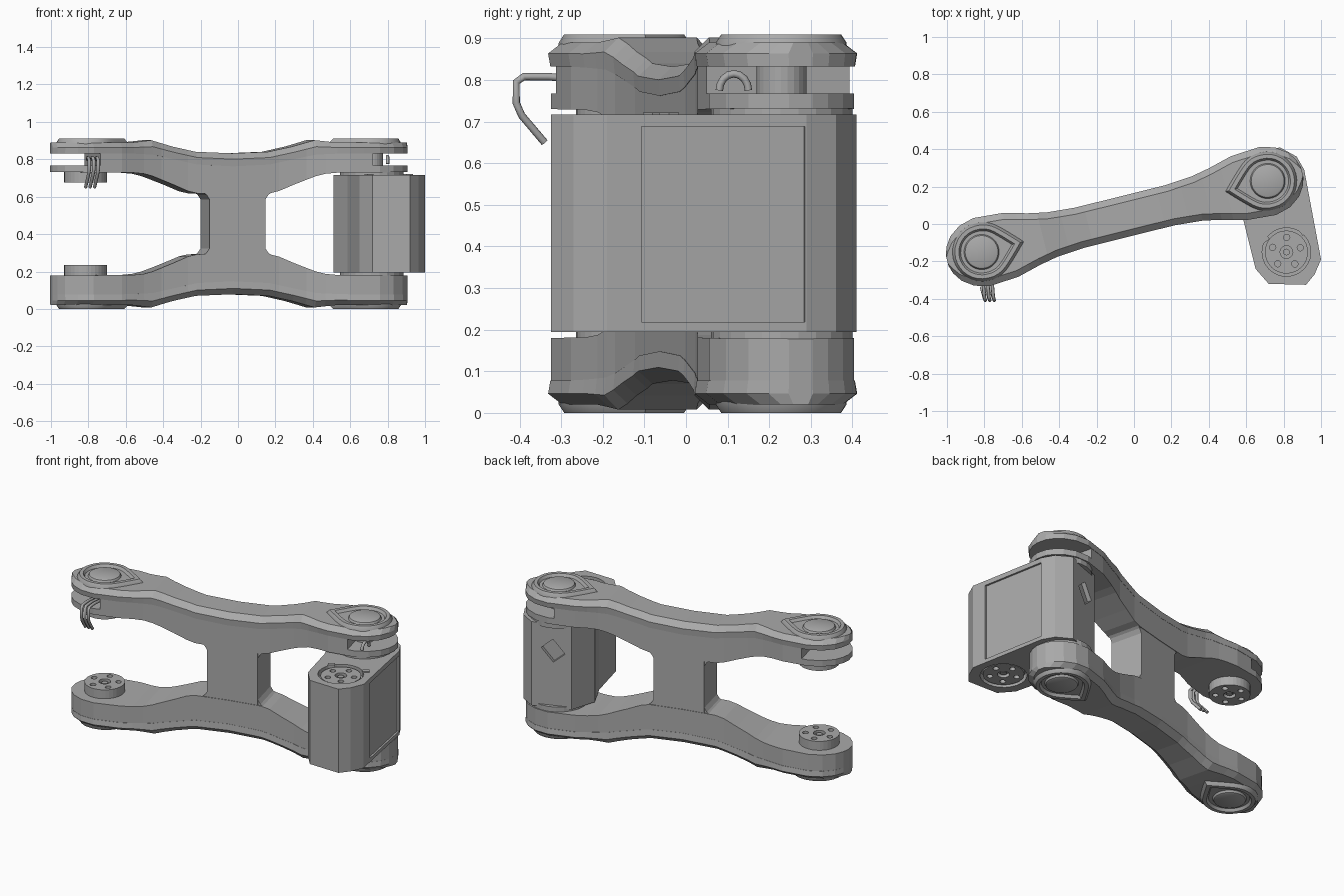
import bpy, bmesh, math
from mathutils import Matrix, Vector

if "Cube" in bpy.data.objects:
    bpy.data.objects.remove(bpy.data.objects["Cube"])

HEIGHT = 0.91
ARM = Matrix.Translation((-0.05, 0.04, 0)) @ Matrix.Rotation(math.radians(13.95), 4, 'Z')
FLIP = Matrix.Translation((0, 0, HEIGHT)) @ Matrix.Scale(-1, 4, (0, 0, 1))
HUB = 0.788
MOTOR = Vector((0.815, -0.15, 0))

grey = bpy.data.materials.new("mid grey")
grey.use_nodes = True
grey.diffuse_color = (0.4, 0.4, 0.4, 1)
grey.node_tree.nodes["Principled BSDF"].inputs["Base Color"].default_value = (0.4, 0.4, 0.4, 1)


def add(name, loops, matrix=Matrix(), smooth=False):
    """Skin a list of equal-length point loops, close both ends."""
    bm = bmesh.new()
    rings = [[bm.verts.new(matrix @ Vector(p)) for p in loop] for loop in loops]
    n = len(rings[0])
    for a, b in zip(rings, rings[1:]):
        for i in range(n):
            j = (i + 1) % n
            bm.faces.new((a[i], a[j], b[j], b[i]))
    bm.faces.new(rings[0])
    bm.faces.new(rings[-1])
    bmesh.ops.recalc_face_normals(bm, faces=bm.faces)
    mesh = bpy.data.meshes.new(name)
    bm.to_mesh(mesh)
    bm.free()
    mesh.materials.append(grey)
    ob = bpy.data.objects.new(name, mesh)
    bpy.context.collection.objects.link(ob)
    if smooth:
        bpy.ops.object.select_all(action='DESELECT')
        ob.select_set(True)
        bpy.context.view_layer.objects.active = ob
        bpy.ops.object.shade_smooth_by_angle(angle=math.radians(35))
    return ob


def circle(c, r, z, n=24):
    return [(c[0] + r * math.cos(math.tau * i / n), c[1] + r * math.sin(math.tau * i / n), z)
            for i in range(n)]


def cylinder(name, c, r, z0, z1, matrix=Matrix(), n=24):
    return add(name, [circle(c, r, z0, n), circle(c, r, z1, n)], matrix)


def block(name, size, matrix):
    x, y, z = (s / 2 for s in size)
    outline = ((-x, -y), (x, -y), (x, y), (-x, y))
    return add(name, [[(a, b, h) for a, b in outline] for h in (-z, z)], matrix)


def cut(ob, cutters):
    for c in cutters:
        c.hide_render = True
        mod = ob.modifiers.new("cut", 'BOOLEAN')
        mod.operation, mod.solver, mod.object = 'DIFFERENCE', 'EXACT', c
    bpy.context.view_layer.update()
    graph = bpy.context.evaluated_depsgraph_get()
    ob.data = bpy.data.meshes.new_from_object(ob.evaluated_get(graph))
    ob.modifiers.clear()
    for c in cutters:
        bpy.data.objects.remove(c)


def wire(name, points, radius):
    curve = bpy.data.curves.new(name, 'CURVE')
    curve.dimensions = '3D'
    curve.bevel_depth, curve.bevel_resolution = radius, 2
    curve.use_fill_caps = True
    line = curve.splines.new('POLY')
    line.points.add(len(points) - 1)
    for p, co in zip(line.points, points):
        p.co = (*co, 1)
    curve.materials.append(grey)
    bpy.context.collection.objects.link(bpy.data.objects.new(name, curve))


def lerp(table, u):
    u = abs(u)
    for (a, p), (b, q) in zip(table, table[1:]):
        if u <= b:
            return p + (q - p) * (u - a) / (b - a)
    return table[-1][1]


# Arm profiles by distance from the middle
WIDTH = [(0, .11), (.25, .11), (.4, .122), (.5, .142), (.63, .176), (.788, .187),
         (.87, .165), (.93, .122), (.962, .075), (.978, .03)]
COVER_TOP = [(0, .832), (.2, .84), (.33, .868), (.45, .902), (.56, .89), (1, .89)]
COVER_LOW = [(0, .762), (.2, .772), (.33, .8), (.45, .825), (.6, .832), (1, .832)]
CORE_LOW = [(0, .615), (.2, .618), (.25, .63), (.35, .672), (.45, .71), (.52, .728), (1, .732)]
STATIONS = [.1, .2, .25, .33, .4, .45, .5, .56, .63, .7, .75, .788, .87, .93, .962, .978]
US = [-s for s in reversed(STATIONS)] + [0] + STATIONS


def cover(name, matrix):
    loops = []
    for u in US:
        w, lo, hi = lerp(WIDTH, u), lerp(COVER_LOW, u), lerp(COVER_TOP, u)
        mid = lo + (hi - lo) * .55
        inner = max(w - .035, w * .6)
        loops.append([(u, -w * .97, lo), (u, -w, mid), (u, -inner, hi),
                      (u, inner, hi), (u, w, mid), (u, w * .97, lo)])
    add(name, loops, matrix)


def core(name, matrix, reach, low, high):
    loops = []
    for u in [u for u in US if abs(u) <= reach]:
        w, lo, hi = lerp(WIDTH, u) * .96, low(u), high(u)
        loops.append([(u, -w, lo), (u, w, lo), (u, w, hi), (u, -w, hi)])
    add(name, loops, matrix)


def core_low(u):
    return lerp(CORE_LOW, u)


def cover_low(u):
    return lerp(COVER_LOW, u) + .01


# Arm plates, the upper one with open gaps at both ends
core("lower_arm_core", FLIP @ ARM, 1, core_low, cover_low)
core("upper_arm_core", ARM, .76, core_low, cover_low)
core("upper_end_lugs", ARM, 1, core_low, lambda u: min(.768, cover_low(u) - .015))

# Column joining the two plates, with filleted corners
COLUMN = ARM @ Matrix.Translation((.024, 0, 0))
block("centre_column", (.308, .205, .36), COLUMN @ Matrix.Translation((0, 0, .455)))
for sx in (-1, 1):
    for m in (COLUMN, FLIP @ COLUMN):
        gusset = [(.15, .58), (.15, .635), (.205, .635), (.17, .61)]
        add("column_fillet", [[(sx * u, v, z) for u, z in gusset] for v in (-.1, .1)], m)


def teardrop(centre, r, z, tip):
    """Circle drawn out to a bowed point towards the arm middle."""
    reach = math.acos(1 / 1.42)
    pts = []
    for i in range(32):
        a = math.tau * i / 32
        off = abs((a - tip + math.pi) % math.tau - math.pi)
        d = r / math.cos(reach - off) if off < reach else r
        d += r * .07 * max(0, math.cos(off))
        pts.append((centre + d * math.cos(a), d * math.sin(a), z))
    return pts


# Covers and pointed pivot caps with a recessed ring
for side, m in (("upper", ARM), ("lower", FLIP @ ARM)):
    cover(side + "_cover", m)
    for s, end in ((-1, "right"), (1, "left")):
        tip = math.pi if s > 0 else 0
        u = s * HUB
        loops = [teardrop(u, r, z, tip) for r, z in
                 ((.158, .87), (.156, .89), (.143, .91), (.122, .91), (.112, .894))]
        loops += [circle((u, 0), r, z, 32) for r, z in ((.094, .894), (.088, .906), (.08, .91))]
        add(f"{side}_{end}_pivot_cap", loops, m, True)


def hub(name, centre, z0, z1, matrix):
    """Round flange with a centre bore and a ring of bolt holes."""
    ob = cylinder(name, centre, .115, z0, z1, matrix, 32)
    holes = [cylinder("hole", centre, .034, z1 - .02, z1 + .02, matrix, 16)]
    for i in range(5):
        a = math.tau * i / 5 + .3
        c = (centre[0] + .078 * math.cos(a), centre[1] + .078 * math.sin(a))
        holes.append(cylinder("hole", c, .017, z1 - .02, z1 + .02, matrix, 12))
    cut(ob, holes)
    cylinder(name + "_bolt", centre, .018, z0 + .01, z1 - .006, matrix, 12)


hub("lower_arm_hub", (-HUB, 0), .17, .235, ARM)
hub("upper_arm_hub", (-HUB, 0), .17, .235, FLIP @ ARM)

# Motor housing and the collars that seat it between the plates
OUTLINE = [(.51, .17), (.585, .02), (.65, -.24), (.72, -.32), (.92, -.325), (.965, -.27),
           (1, -.19), (.91, .29), (.87, .36), (.78, .41), (.56, .33)]
housing = add("motor_housing", [[(x, y, z) for x, y in OUTLINE] for z in (.195, .717)])
slope = Matrix.Rotation(math.atan2(.09, .48), 4, 'Z')
nook = Matrix.Translation((.66, .367, .55)) @ Matrix.Rotation(math.radians(20), 4, 'Z')
cut(housing, [
    cylinder("top_pocket", MOTOR, .13, .68, .8),
    cylinder("bottom_pocket", MOTOR, .13, .1, .235),
    block("side_recess", (.03, .4, .47), Matrix.Translation((.951, .09, .453)) @ slope),
    block("back_recess", (.09, .05, .11), nook @ Matrix.Rotation(.7, 4, 'Y')),
])
hub("motor_top_hub", MOTOR, .66, .708, Matrix())
hub("motor_bottom_hub", MOTOR, .66, .708, FLIP)
for m in (ARM, FLIP @ ARM):
    cylinder("housing_collar", (HUB, 0), .17, .70, .74, m)

# Clips beside the motor flange
for x, y in ((.70, -.08), (.91, -.04)):
    block("motor_clip", (.04, .03, .03), Matrix.Translation((x, y, .707)) @ Matrix.Rotation(.6, 4, 'Z'))

# Cables at the right end, and a small loop inside the left gap
for i in range(3):
    x = -.805 + i * .024
    wire("cable", [(x, -.24, .80), (x, -.33, .808), (x + .005, -.39, .808), (x + .01, -.408, .795),
                   (x + .01, -.408, .745), (x + .005, -.395, .715), (x - .01, -.34, .65)], .009)
arc = [(.80, .115 + .035 * math.cos(a), .775 + .04 * math.sin(a))
       for a in (math.pi * i / 8 for i in range(9))]
wire("gap_cable", arc, .009)
cylinder("gap_post", (HUB, 0), .06, .75, .84, ARM)
